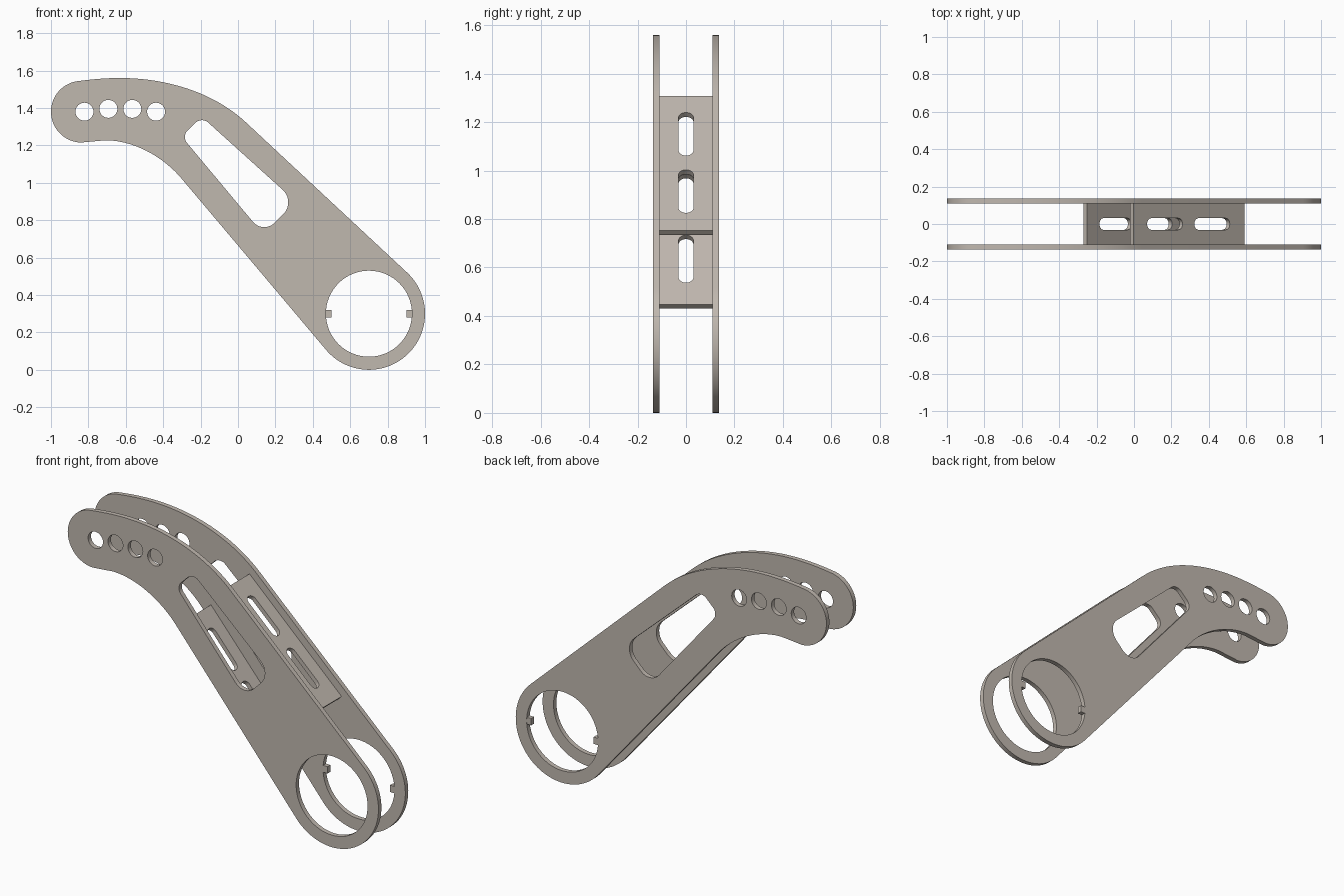
import bpy, bmesh
from math import cos, sin, radians, pi
from mathutils import Vector, Matrix
from mathutils.geometry import interpolate_bezier

if "Cube" in bpy.data.objects:
    bpy.data.objects.remove(bpy.data.objects["Cube"])

metal = bpy.data.materials.new("warm_grey_metal")
metal.diffuse_color = (.53, .48, .43, 1)
metal.use_nodes = True
metal.node_tree.nodes["Principled BSDF"].inputs["Base Color"].default_value = metal.diffuse_color


def arc(cx, cy, r, a0, a1, n):
    return [(cx + r * cos(radians(a0 + (a1 - a0) * i / n)),
             cy + r * sin(radians(a0 + (a1 - a0) * i / n))) for i in range(n + 1)]


def circle(cx, cy, r, n=48):
    return arc(cx, cy, r, 0, 360, n)[:-1]


def bez(p0, h0, h1, p1, n=16):
    v = [Vector((*p, 0)) for p in (p0, h0, h1, p1)]
    return [(p.x, p.y) for p in interpolate_bezier(*v, n + 1)]


def rounded(corners):
    """Polygon of (x, y, trim) with rounded corners."""
    out, n = [], len(corners)
    for i, (x, y, t) in enumerate(corners):
        c = Vector((x, y))
        a = (Vector(corners[i - 1][:2]) - c).normalized()
        b = (Vector(corners[(i + 1) % n][:2]) - c).normalized()
        out += bez(c + a * t, c + a * t * .45, c + b * t * .45, c + b * t, 10)
    return out


def slot(cx, length, r):
    h = length / 2 - r
    return arc(cx + h, 0, r, -90, 90, 16) + arc(cx - h, 0, r, 90, 270, 16)


def sheet(name, loops, thickness, matrix):
    """Filled outline with holes, extruded to a solid sheet."""
    cu = bpy.data.curves.new(name, 'CURVE')
    cu.dimensions, cu.fill_mode, cu.extrude = '2D', 'BOTH', thickness / 2
    for pts in loops:
        s = cu.splines.new('POLY')
        s.points.add(len(pts) - 1)
        for p, q in zip(s.points, pts):
            p.co = (q[0], q[1], 0, 1)
        s.use_cyclic_u = True
    ob = bpy.data.objects.new(name, cu)
    bpy.context.collection.objects.link(ob)
    bpy.ops.object.select_all(action='DESELECT')
    ob.select_set(True)
    bpy.context.view_layer.objects.active = ob
    bpy.ops.object.convert(target='MESH')
    ob = bpy.context.object
    bm = bmesh.new()
    bm.from_mesh(ob.data)
    bmesh.ops.remove_doubles(bm, verts=bm.verts, dist=1e-5)
    bmesh.ops.recalc_face_normals(bm, faces=bm.faces)
    bm.to_mesh(ob.data)
    bm.free()
    ob.data.materials.clear()
    ob.data.materials.append(metal)
    ob.matrix_world = matrix
    bpy.ops.object.shade_smooth_by_angle(angle=radians(30))
    return ob


# Side plate outline: ring end, curved top, rounded tip, curved underside
outline = arc(.7, .3, .3, 221, 407.4, 48)
outline += bez((.04, 1.325), (-.137, 1.488), (-.39, 1.56), (-.63, 1.56), 24)
outline += bez((-.63, 1.56), (-.71, 1.56), (-.79, 1.553), (-.869, 1.5414), 8)[1:-1]
outline += arc(-.835, 1.38, .165, 102, 268, 28)
outline += bez((-.71, 1.227), (-.56, 1.227), (-.408, 1.143), (-.31, 1.032), 20)

# Openings: large ring hole, four small holes, tapered window
holes = [circle(.7, .3, .23, 64)]
holes += [circle(x, z, .048, 32) for x, z in
          ((-.821, 1.38), (-.693, 1.395), (-.565, 1.395), (-.438, 1.38))]
holes.append(rounded([(-.302, 1.248, .045), (-.194, 1.353, .046),
                      (.309, .899, .095), (.135, .725, .087)]))

T = .027
for name, y in (("front_side_plate", -.1235), ("back_side_plate", .1235)):
    sheet(name, [outline] + holes, T,
          Matrix.Translation((0, y, 0)) @ Matrix.Rotation(pi / 2, 4, 'X'))

# Slotted cross plates running along the upper and lower edges
L, W, C = .812, .111, .025


def cross_plate(name, corner, direction, side, centres):
    d = Vector((direction[0], 0, direction[1])).normalized()
    yv = Vector((0, 1, 0))
    n = d.cross(yv)
    m = Matrix((d, yv, n)).transposed().to_4x4()
    m.translation = Vector((corner[0], 0, corner[1])) + n * side * C / 2
    sheet(name, [[(0, -W), (L, -W), (L, W), (0, W)]] +
          [slot(c, .26, .031) for c in centres], C, m)


cross_plate("upper_cross_plate", (-.003, 1.308), (.73, -.684), -1, (.23, .576))
cross_plate("lower_cross_plate", (-.27, 1.045), (.655, -.755), 1, (.232, .564))

# Small locating tabs inside the back ring
for side, x in (("left", .4815), ("right", .9185)):
    bpy.ops.mesh.primitive_cube_add(size=1, location=(x, .1235, .3))
    tab = bpy.context.object
    tab.name = side + "_ring_tab"
    tab.scale = (.035, T - .001, .04)
    tab.data.materials.append(metal)
